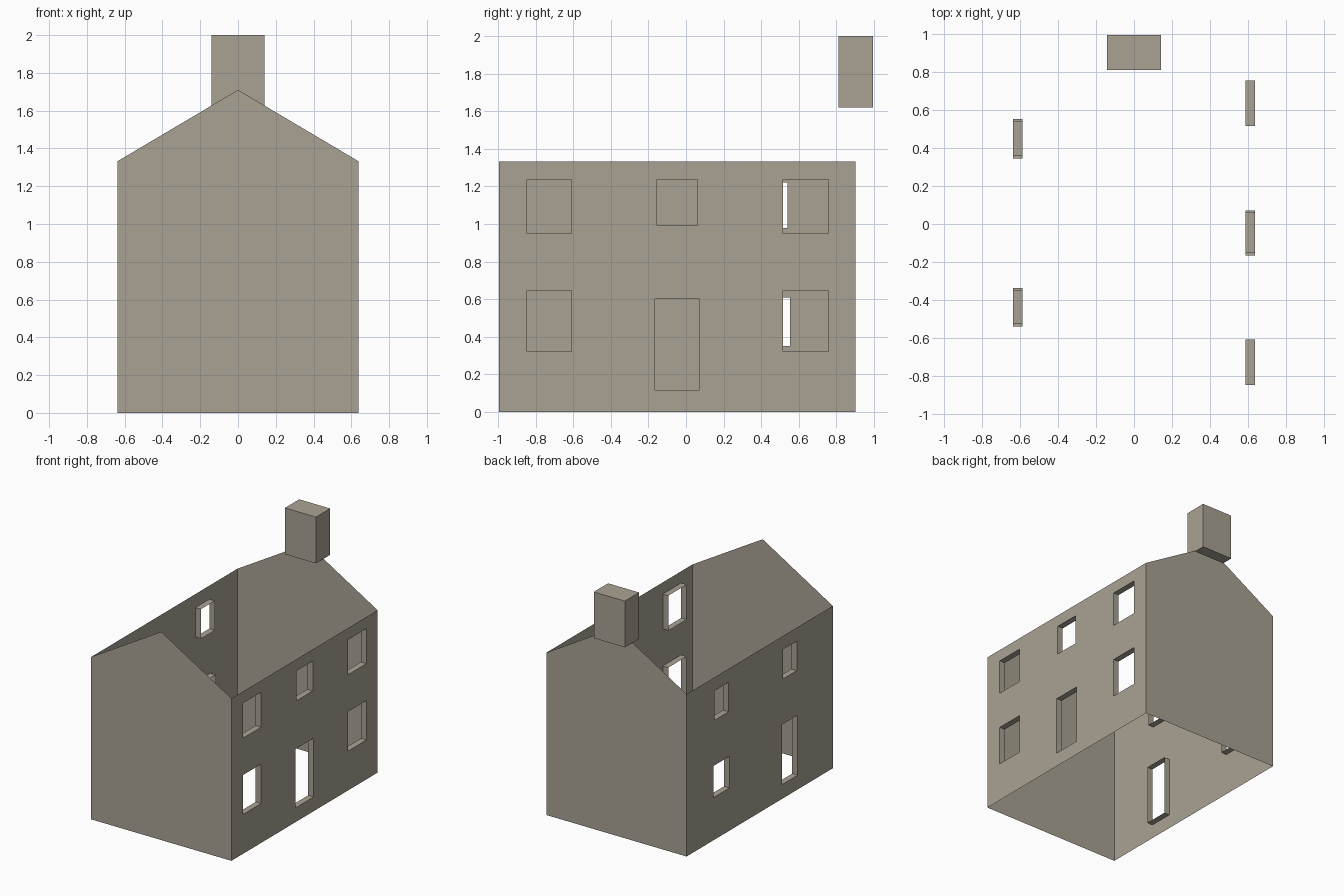
import bpy, bmesh
from mathutils import Vector

cube = bpy.data.objects.get("Cube")
if cube:
    bpy.data.objects.remove(cube, do_unlink=True)

HALF_W = 0.637               # half width of the house
FRONT, BACK = -0.995, 0.902  # y of the two gable ends
EAVES, RIDGE = 1.333, 1.71
REVEAL = 0.05                # depth of the opening linings

stone = bpy.data.materials.new("warm grey stone")
stone.use_nodes = True
colour = (0.40, 0.36, 0.295, 1)
stone.diffuse_color = colour
stone.node_tree.nodes["Principled BSDF"].inputs["Base Color"].default_value = colour


def finish(name, bm):
    mesh = bpy.data.meshes.new(name)
    bm.to_mesh(mesh)
    bm.free()
    mesh.materials.append(stone)
    obj = bpy.data.objects.new(name, mesh)
    bpy.context.collection.objects.link(obj)
    return obj


def edge_loop(bm, points):
    verts = [bm.verts.new(p) for p in points]
    edges = [bm.edges.new((v, verts[i - 1])) for i, v in enumerate(verts)]
    return verts, edges


def rectangle(x, y0, y1, z0, z1):
    return [(x, y0, z0), (x, y1, z0), (x, y1, z1), (x, y0, z1)]


def side_wall(name, side, openings):
    """Thin wall sheet pierced by openings, each with an inward lining."""
    bm = bmesh.new()
    x = side * HALF_W
    edges = edge_loop(bm, rectangle(x, FRONT, BACK, 0, EAVES))[1]
    holes = []
    for opening in openings:
        verts, hole_edges = edge_loop(bm, rectangle(x, *opening))
        edges += hole_edges
        holes.append(verts)
    outward = Vector((side, 0, 0))
    bmesh.ops.triangle_fill(bm, edges=edges, use_beauty=True, normal=outward)
    for face in bm.faces:
        face.normal_update()
        if face.normal.dot(outward) < 0:
            face.normal_flip()
    # Linings face into the opening
    for verts in holes:
        centre = sum((v.co for v in verts), Vector()) / 4
        inner = [bm.verts.new(v.co - outward * REVEAL) for v in verts]
        for i in range(4):
            face = bm.faces.new((verts[i - 1], verts[i], inner[i], inner[i - 1]))
            face.normal_update()
            if face.normal.dot(centre - face.calc_center_median()) < 0:
                face.normal_flip()
    return finish(name, bm)


def gable(name, y, facing):
    bm = bmesh.new()
    outline = [(-HALF_W, 0), (HALF_W, 0), (HALF_W, EAVES), (0, RIDGE), (-HALF_W, EAVES)]
    face = bm.faces.new([bm.verts.new((x, y, z)) for x, z in outline])
    face.normal_update()
    if face.normal.y * facing < 0:
        face.normal_flip()
    return finish(name, bm)


# Gable ends
gable("front_gable", FRONT, -1)
gable("back_gable", BACK, 1)

# Left wall: two columns of windows around a door and a small window
left_openings = [(-0.165, 0.071, 0.117, 0.60), (-0.153, 0.061, 0.992, 1.237)]
for y0, y1 in ((-0.847, -0.609), (0.515, 0.757)):
    left_openings += [(y0, y1, 0.323, 0.647), (y0, y1, 0.95, 1.237)]
side_wall("left_wall", 1, left_openings)

# Right wall: door below one upper window, window below the other
right_openings = [(-0.54, -0.337, 0.117, 0.61), (0.345, 0.552, 0.35, 0.61)]
for y0, y1 in ((-0.528, -0.349), (0.357, 0.54)):
    right_openings.append((y0, y1, 0.98, 1.222))
side_wall("right_wall", -1, right_openings)

# Chimney straddling the back gable
bm = bmesh.new()
bmesh.ops.create_cube(bm, size=1)
bmesh.ops.scale(bm, vec=(0.282, 0.185, 0.38), verts=bm.verts)
bmesh.ops.translate(bm, vec=(0, 0.9025, 1.81), verts=bm.verts)
finish("chimney", bm)
